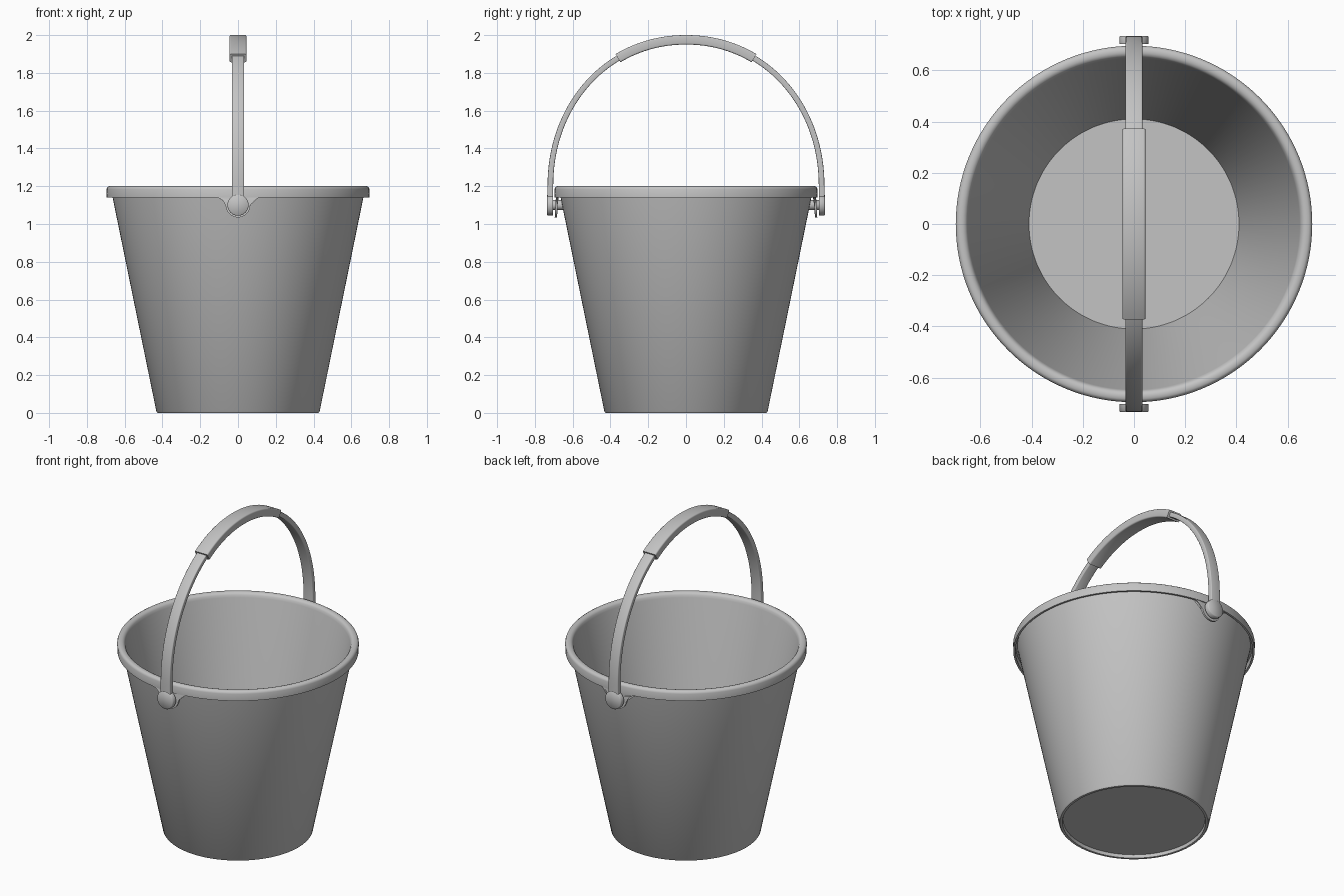
import bpy, bmesh, math
from math import sin, cos, pi, sqrt, radians

if "Cube" in bpy.data.objects:
    bpy.data.objects.remove(bpy.data.objects["Cube"])

mat = bpy.data.materials.new("light grey")
mat.diffuse_color = (0.55, 0.55, 0.55, 1)
mat.use_nodes = True
mat.node_tree.nodes["Principled BSDF"].inputs["Base Color"].default_value = mat.diffuse_color


def finish(name, bm, angle=35):
    bmesh.ops.remove_doubles(bm, verts=bm.verts, dist=1e-5)
    bmesh.ops.recalc_face_normals(bm, faces=bm.faces)
    me = bpy.data.meshes.new(name)
    bm.to_mesh(me)
    bm.free()
    me.materials.append(mat)
    ob = bpy.data.objects.new(name, me)
    bpy.context.collection.objects.link(ob)
    bpy.ops.object.select_all(action='DESELECT')
    ob.select_set(True)
    bpy.context.view_layer.objects.active = ob
    bpy.ops.object.shade_smooth_by_angle(angle=radians(angle))
    return ob


def bridge(bm, rings, closed):
    n = len(rings[0])
    for a, b in zip(rings, rings[1:]):
        for i in range(n if closed else n - 1):
            j = (i + 1) % n
            bm.faces.new((a[i], a[j], b[j], b[i]))


# bucket: one turned profile with recessed base, thin wall and hooked rim
profile = [(0.408, 0.02), (0.412, 0.0), (0.426, 0.0), (0.432, 0.007),
           (0.671, 1.175), (0.682, 1.175), (0.683, 1.14), (0.695, 1.14),
           (0.696, 1.184), (0.692, 1.194), (0.683, 1.2), (0.668, 1.2),
           (0.658, 1.196), (0.651, 1.187), (0.647, 1.172), (0.41, 0.035)]
N = 128
bm = bmesh.new()
rings = [[bm.verts.new((r * cos(2 * pi * i / N), r * sin(2 * pi * i / N), z))
          for i in range(N)] for r, z in profile]
bridge(bm, rings, True)
bm.faces.new(rings[0])
bm.faces.new(rings[-1])
finish("bucket_body", bm)


# ears: rim skirt dipping down around each pivot
def arc(cx, cz, r, a0, a1, n):
    return [(cx + r * cos(radians(a0 + (a1 - a0) * i / n)),
             cz + r * sin(radians(a0 + (a1 - a0) * i / n))) for i in range(n + 1)]


outline = (arc(-0.12, 1.085, 0.055, 90, 0, 8) + arc(0, 1.1, 0.065, 180, 360, 20)
           + arc(0.12, 1.085, 0.055, 180, 90, 8)
           + [(0.12 - 0.02 * i, 1.15) for i in range(13)])


def ear(name, side):
    bm = bmesh.new()
    loops = [[bm.verts.new((x, side * sqrt(r * r - x * x), z)) for x, z in outline]
             for r in (0.695, 0.683)]
    bridge(bm, loops, True)
    caps = [bm.faces.new(l) for l in loops]
    bmesh.ops.triangulate(bm, faces=caps)
    finish(name, bm)


# short cylinder along y
def disc(name, side, r, y0, y1, z, bev):
    bm = bmesh.new()
    steps = [(r, y0), (r, y1 - bev), (r - bev, y1)]
    rg = [[bm.verts.new((q * cos(2 * pi * i / 40), side * y, z + q * sin(2 * pi * i / 40)))
           for i in range(40)] for q, y in steps]
    bridge(bm, rg, True)
    bm.faces.new(rg[0])
    bm.faces.new(rg[-1])
    finish(name, bm, 50)


for side, tag in ((-1, "front"), (1, "back")):
    ear(tag + "_ear", side)
    disc(tag + "_pivot_disc", side, 0.056, 0.703, 0.735, 1.1, 0.004)
    disc(tag + "_pivot_pin", side, 0.026, 0.65, 0.71, 1.1, 0.001)

# handle path: slightly squared half ellipse in the yz plane
A, B, P, ZC = 0.718, 0.775, 2.06, 1.2


def arch(t):
    c, s = cos(t), max(sin(t), 0)
    return (math.copysign(abs(c) ** (2 / P), c) * A, ZC + s ** (2 / P) * B)


def sweep(name, path, half_w, half_t, bev):
    bm = bmesh.new()
    sec = []
    for cx, cz, a in ((1, 1, 0), (-1, 1, 90), (-1, -1, 180), (1, -1, 270)):
        sec += arc(cx * (half_w - bev), cz * (half_t - bev), bev, a, a + 90, 3)
    rg = []
    for i, (y, z) in enumerate(path):
        p, q = path[max(i - 1, 0)], path[min(i + 1, len(path) - 1)]
        ty, tz = q[0] - p[0], q[1] - p[1]
        l = math.hypot(ty, tz)
        ny, nz = tz / l, -ty / l
        rg.append([bm.verts.new((u, y + v * ny, z + v * nz)) for u, v in sec])
    bridge(bm, rg, True)
    bm.faces.new(rg[0])
    bm.faces.new(rg[-1])
    finish(name, bm, 40)


# strap with straight legs down to the pivots
strap = [(A, 1.1), (A, 1.15)] + [arch(pi * i / 72) for i in range(73)] + [(-A, 1.15), (-A, 1.1)]
sweep("handle_strap", strap, 0.033, 0.015, 0.005)

# thicker hand grip on the top of the arch
t0 = math.acos((0.36 / A) ** (P / 2))
grip = [arch(t0 + (pi - 2 * t0) * i / 32) for i in range(33)]
sweep("handle_grip", grip, 0.045, 0.025, 0.008)
